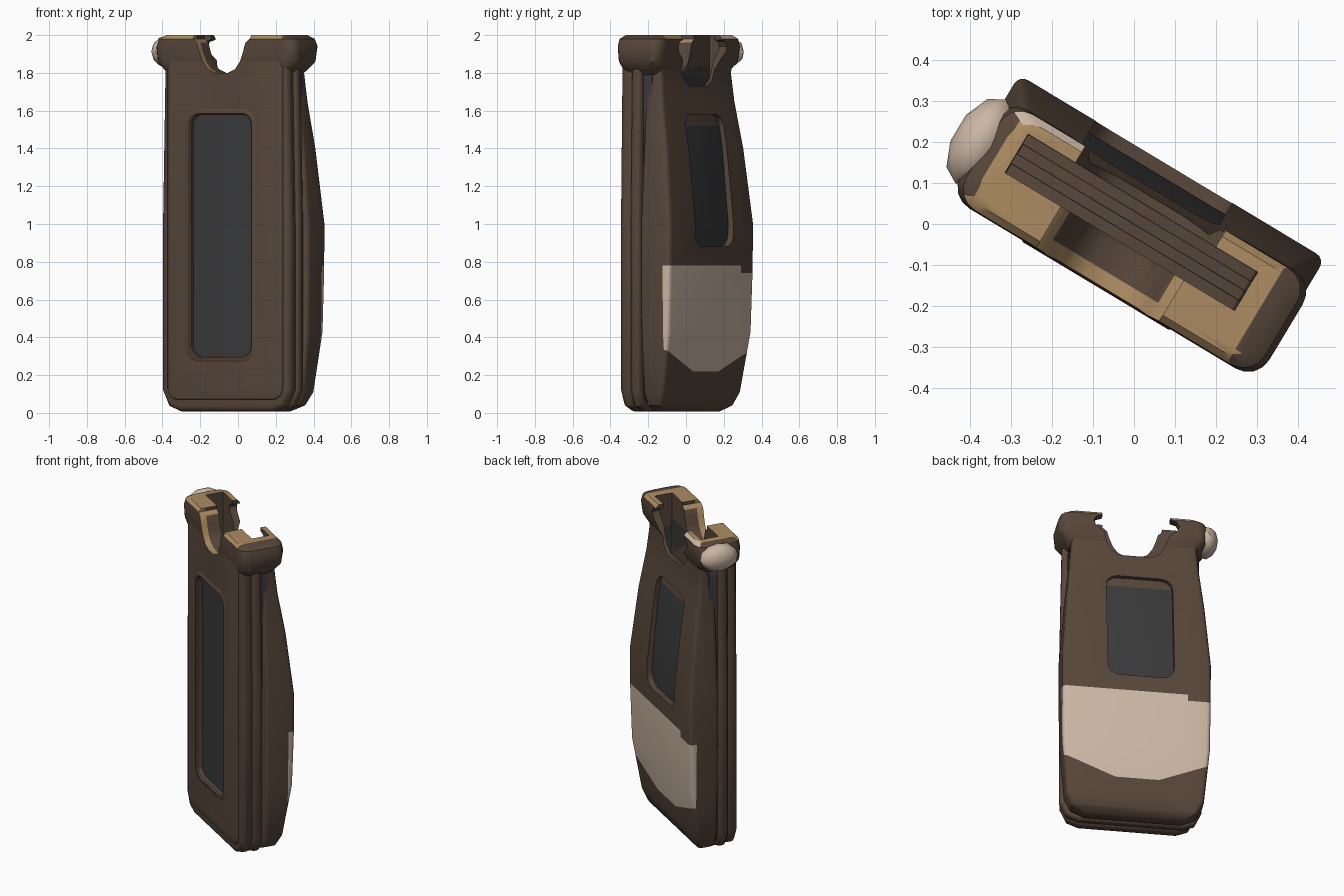
import bpy, bmesh, math
from mathutils import Vector

cube = bpy.data.objects.get("Cube")
if cube:
    bpy.data.objects.remove(cube, do_unlink=True)

TURN = math.radians(-31)


def material(name, rgb):
    m = bpy.data.materials.new(name)
    m.use_nodes = True
    m.diffuse_color = (*rgb, 1)
    m.node_tree.nodes["Principled BSDF"].inputs["Base Color"].default_value = (*rgb, 1)
    return m


BROWN = material("leather brown", (0.095, 0.062, 0.042))
GOLD = material("worn gold", (0.41, 0.26, 0.12))
BEIGE = material("pale beige", (0.60, 0.47, 0.37))
GREY = material("dark grey", (0.042, 0.042, 0.044))


def make(name, bm, *mats):
    bmesh.ops.recalc_face_normals(bm, faces=bm.faces[:])
    mesh = bpy.data.meshes.new(name)
    bm.to_mesh(mesh)
    bm.free()
    obj = bpy.data.objects.new(name, mesh)
    bpy.context.collection.objects.link(obj)
    for m in mats:
        mesh.materials.append(m)
    return obj


def select(obj):
    bpy.ops.object.select_all(action="DESELECT")
    obj.select_set(True)
    bpy.context.view_layer.objects.active = obj


def apply_all(obj):
    select(obj)
    for mod in list(obj.modifiers):
        bpy.ops.object.modifier_apply(modifier=mod.name)


def slab(name, outline, back, front, bevel, *mats):
    """Outline in x and z, given depth along y, with rounded rims."""
    bm = bmesh.new()
    face = bm.faces.new([bm.verts.new((x, front, z)) for x, z in outline])
    ext = bmesh.ops.extrude_face_region(bm, geom=[face])["geom"]
    bmesh.ops.translate(bm, vec=(0, back - front, 0),
                        verts=[v for v in ext if isinstance(v, bmesh.types.BMVert)])
    obj = make(name, bm, *mats)
    if bevel:
        mod = obj.modifiers.new("rim", "BEVEL")
        mod.width, mod.segments = bevel, 3
        mod.limit_method, mod.angle_limit = "ANGLE", math.radians(50)
        apply_all(obj)
    return obj


def mirrored(half, middle=0.0):
    return [(middle + x, z) for x, z in half] + [(middle - x, z) for x, z in reversed(half)]


def rounded(x0, x1, z0, z1, r, n=4):
    pts = []
    for i, (cx, cz) in enumerate([(x1 - r, z1 - r), (x0 + r, z1 - r),
                                  (x0 + r, z0 + r), (x1 - r, z0 + r)]):
        for k in range(n + 1):
            a = math.pi / 2 * (i + k / n)
            pts.append((cx + r * math.cos(a), cz + r * math.sin(a)))
    return pts


def bridge(bm, loops):
    for a, b in zip(loops, loops[1:]):
        for i in range(len(a)):
            j = (i + 1) % len(a)
            bm.faces.new((a[i], a[j], b[j], b[i]))


def loft(name, sections, middle, r, *mats):
    """Stack of rounded rectangles: height, half width, front, back."""
    bm = bmesh.new()
    loops = [[bm.verts.new((x, y, z)) for x, y in rounded(middle - w, middle + w, front, back, r)]
             for z, w, front, back in sections]
    bridge(bm, loops)
    bm.faces.new(loops[0])
    bm.faces.new(loops[-1])
    return make(name, bm, *mats)


def body_outline(w, middle):
    """Case silhouette with a rounded foot, ending inside the collar."""
    return mirrored([(w - 0.11, 0.008), (w - 0.04, 0.035), (w, 0.12), (w, 1.0),
                     (w - 0.015, 1.8), (w - 0.015, 1.9)], middle)


def cut(obj, *tools):
    for c in tools:
        mod = obj.modifiers.new("cut", "BOOLEAN")
        mod.operation, mod.solver, mod.object = "DIFFERENCE", "EXACT", c
    apply_all(obj)


def paint(obj, planes, rule):
    """Split the mesh along planes, then choose a colour slot for each face."""
    bm = bmesh.new()
    bm.from_mesh(obj.data)
    for co, no in planes:
        bmesh.ops.bisect_plane(bm, geom=bm.verts[:] + bm.edges[:] + bm.faces[:],
                               plane_co=co, plane_no=no)
    bm.normal_update()
    for f in bm.faces:
        f.material_index = rule(f.calc_center_median(), f.normal)
    bm.to_mesh(obj.data)
    bm.free()


# Cutters for pocket, notches and windows
pocket = slab("pocket_cutter", rounded(-0.335, 0.32, 1.6, 2.3, 0.02), 0.055, -0.055, 0)
front_notch = slab("front_notch_cutter", mirrored(
    [(0.04, 1.80), (0.085, 1.82), (0.115, 1.86), (0.135, 1.91), (0.15, 1.96),
     (0.175, 1.98), (0.175, 2.2)]), 0.02, -0.4, 0)
back_notch = slab("back_notch_cutter", mirrored(
    [(0.09, 1.73), (0.14, 1.76), (0.165, 1.80), (0.19, 1.87), (0.24, 1.91), (0.25, 1.94),
     (0.235, 1.965), (0.20, 1.975), (0.20, 2.2)]), 0.4, 0.0, 0)
front_window = slab("front_window_cutter", rounded(-0.19, 0.185, 0.30, 1.58, 0.05), -0.1, -0.4, 0)
back_window = slab("back_window_cutter", rounded(-0.21, 0.18, 0.88, 1.58, 0.07), 0.4, 0.03, 0)
cutters = [pocket, front_notch, back_notch, front_window, back_window]

# Front shell, raised front panel and middle layer
front_shell = slab("front_shell", body_outline(0.397, 0.02), -0.085, -0.163, 0.028, BROWN, GOLD)
front_panel = slab("front_panel", rounded(-0.335, 0.375, 0.07, 1.88, 0.06),
                   -0.15, -0.172, 0.01, BROWN, GOLD)
middle_layer = slab("middle_layer", body_outline(0.417, 0.013), -0.032, -0.092, 0.022, BROWN)
seam_core = slab("seam_core", rounded(-0.375, 0.385, 0.04, 1.84, 0.08), 0.02, -0.1, 0, GREY)
cut(front_shell, pocket, front_notch, front_window)
cut(front_panel, front_notch, front_window)
cut(middle_layer, pocket, front_notch)
cut(seam_core, pocket, front_notch, back_notch)

# Bulging back shell
back_shell = loft("back_shell", [
    (0.008, 0.30, -0.02, 0.045), (0.04, 0.37, -0.02, 0.08), (0.11, 0.405, -0.02, 0.105),
    (0.43, 0.432, -0.02, 0.155), (0.75, 0.436, -0.02, 0.165), (1.0, 0.436, -0.02, 0.168),
    (1.4, 0.405, -0.02, 0.126), (1.65, 0.38, -0.02, 0.086), (1.8, 0.368, -0.02, 0.072),
    (1.88, 0.38, -0.02, 0.08)], 0.008, 0.025, BROWN, BEIGE)
cut(back_shell, pocket, back_notch, back_window)

# Pale patch with a pointed lower edge and a stepped corner
SLOPE, TIP, EDGE = 0.38, 0.17, 0.122


def patch(c, n):
    top = 0.74 if c.x < -0.29 else 0.78
    return int(c.y > EDGE and TIP + SLOPE * abs(c.x) < c.z < top)


paint(back_shell, [((0, 0, 0.78), (0, 0, 1)), ((0, 0, 0.74), (0, 0, 1)),
                   ((-0.29, 0, 0), (1, 0, 0)), ((0, EDGE, 0), (0, 1, 0)),
                   ((0, 0, TIP), (-SLOPE, 0, 1)), ((0, 0, TIP), (SLOPE, 0, 1))], patch)

# Flared collar around the mouth
collar = loft("collar", [
    (1.79, 0.37, -0.155, 0.06), (1.82, 0.40, -0.165, 0.075), (1.86, 0.433, -0.172, 0.095),
    (1.94, 0.44, -0.175, 0.105), (1.98, 0.425, -0.172, 0.102), (2.0, 0.39, -0.155, 0.085)],
    0.015, 0.06, BROWN, GOLD, BEIGE)
cut(collar, pocket, front_notch, back_notch)


def in_notch(c, n):
    return c.y < -0.135 and c.z > 1.78 and abs(c.x) < 0.18 and n.y > -0.3


def collar_colour(c, n):
    if c.x < -0.2 and c.y > 0.06 and c.z > 1.97 and n.y > 0.3:
        return 2
    worn_top = n.z > 0.5 and c.z > 1.96 and abs(c.x) < 0.38
    return int(worn_top or in_notch(c, n))


NOTCH_RIM = [((0, -0.135, 0), (0, 1, 0))]
paint(collar, NOTCH_RIM + [((0.37, 0, 0), (1, 0, 0)), ((-0.37, 0, 0), (1, 0, 0))], collar_colour)
for obj in (front_shell, front_panel):
    paint(obj, NOTCH_RIM, lambda c, n: int(in_notch(c, n) and n.z > 0.1))

# Piping around the front window
bm = bmesh.new()
rims = []
for grow, y in [(0.0, -0.13), (0.0, -0.17), (0.008, -0.178), (0.022, -0.178), (0.035, -0.17)]:
    pts = rounded(-0.188 - grow, 0.183 + grow, 0.302 - grow, 1.578 + grow, 0.05 + grow)
    rims.append([bm.verts.new((x, y, z)) for x, z in pts])
bridge(bm, rims)
window_piping = make("window_piping", bm, BROWN)

# Dark lining close behind both windows, brown along its upper back edge
lining = loft("lining", [
    (0.12, 0.3, -0.143, 0.06), (0.75, 0.3, -0.143, 0.125), (1.0, 0.3, -0.143, 0.135),
    (1.4, 0.3, -0.143, 0.098), (1.52, 0.3, -0.143, 0.08), (1.59, 0.3, -0.143, 0.068)],
    0.0, 0.02, GREY, BROWN)
paint(lining, [], lambda c, n: int(c.z > 1.53 and n.y > 0.5))

# Slatted pocket floor
slats = []
for i in range(4):
    y = -0.055 + 0.0275 * i
    slats.append(slab(f"pocket_slat_{i + 1}",
                      rounded(-0.335, 0.32, 1.58, 1.615 + 0.008 * (i % 2), 0.01),
                      y + 0.027, y, 0, BROWN))

# Pale knob on the right collar corner
bm = bmesh.new()
bmesh.ops.create_icosphere(bm, subdivisions=2, radius=1)
for v in bm.verts:
    v.co = Vector((-0.425 + 0.068 * v.co.x, -0.02 + 0.12 * v.co.y, 1.912 + 0.086 * v.co.z))
collar_knob = make("collar_knob", bm, BEIGE)

# Clean up cutters, shade and turn the whole case
for c in cutters:
    bpy.data.objects.remove(c, do_unlink=True)
for obj in [front_shell, front_panel, middle_layer, seam_core, back_shell, collar,
            window_piping, lining, collar_knob] + slats:
    select(obj)
    bpy.ops.object.shade_smooth_by_angle(angle=math.radians(35))
    obj.rotation_euler.z = TURN
